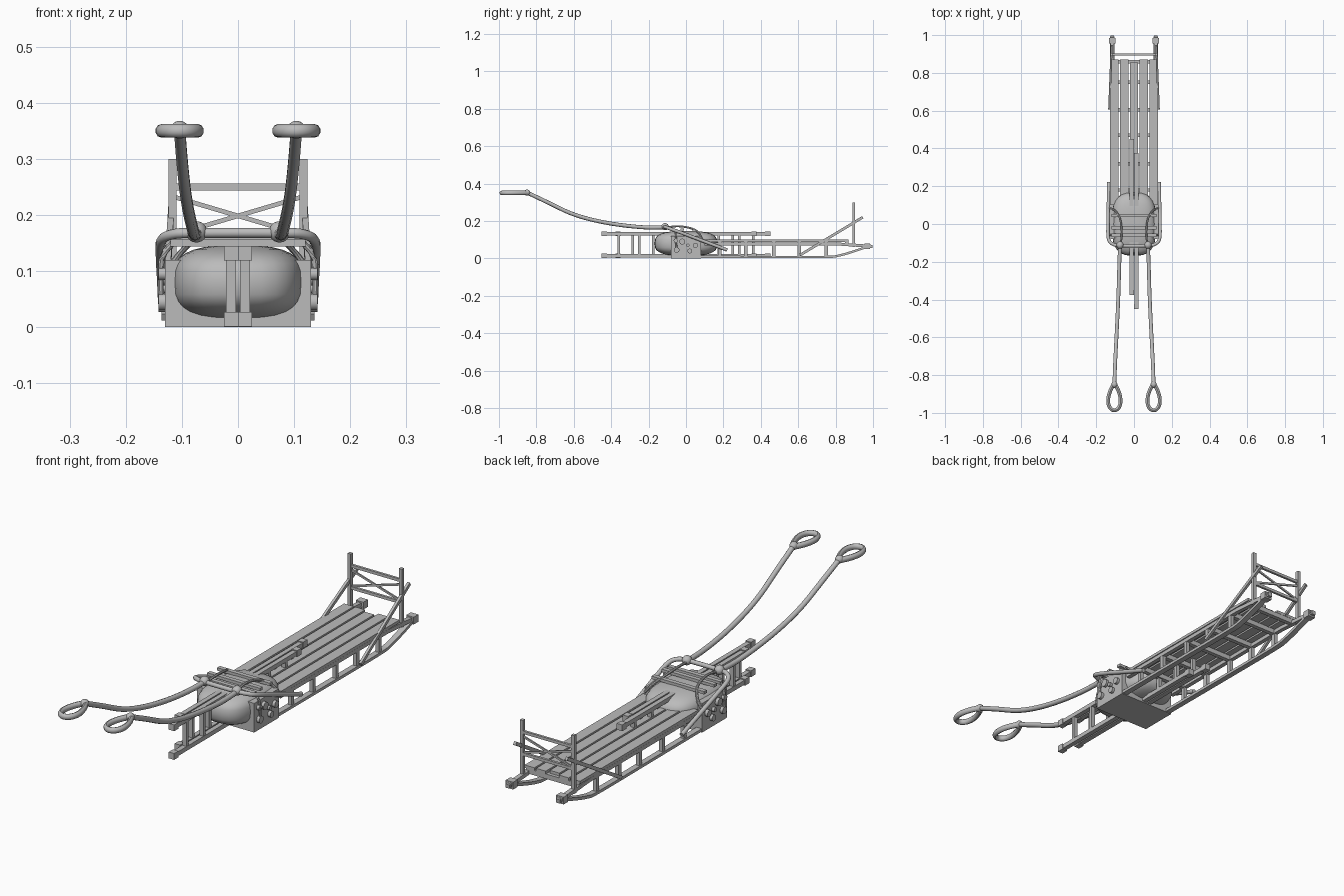
import bpy, bmesh, math
from mathutils import Vector

if "Cube" in bpy.data.objects:
    bpy.data.objects.remove(bpy.data.objects["Cube"])

gray = bpy.data.materials.new("plain gray")
gray.diffuse_color = (0.5, 0.5, 0.5, 1)
gray.use_nodes = True
gray.node_tree.nodes["Principled BSDF"].inputs["Base Color"].default_value = gray.diffuse_color


def finish(name, bm, smooth=False):
    bmesh.ops.recalc_face_normals(bm, faces=bm.faces)
    me = bpy.data.meshes.new(name)
    bm.to_mesh(me)
    bm.free()
    me.materials.append(gray)
    for p in me.polygons:
        p.use_smooth = smooth
    ob = bpy.data.objects.new(name, me)
    bpy.context.collection.objects.link(ob)
    if smooth:
        bpy.ops.object.select_all(action='DESELECT')
        ob.select_set(True)
        bpy.context.view_layer.objects.active = ob
        bpy.ops.object.shade_smooth_by_angle(angle=math.radians(40))
    return ob


def box(name, x0, x1, y0, y1, z0, z1, bevel=0):
    bm = bmesh.new()
    bmesh.ops.create_cube(bm, size=1)
    for v in bm.verts:
        v.co = ((x0 + x1) / 2 + v.co.x * (x1 - x0),
                (y0 + y1) / 2 + v.co.y * (y1 - y0),
                (z0 + z1) / 2 + v.co.z * (z1 - z0))
    if bevel:
        bmesh.ops.bevel(bm, geom=bm.edges[:], offset=bevel, segments=1, affect='EDGES')
    return finish(name, bm)


def sweep(name, pts, w, h, sides=4, closed=False):
    """Sweep a rectangle (sides=4) or an ellipse of size w x h along a path."""
    pts = [Vector(p) for p in pts]
    n = len(pts)
    bm = bmesh.new()
    rings = []
    for i, p in enumerate(pts):
        a = pts[(i - 1) % n] if closed or i else p
        b = pts[(i + 1) % n] if closed or i < n - 1 else p
        t = (b - a).normalized()
        up = Vector((0, 0, 1)) if abs(t.z) < 0.95 else Vector((0, 1, 0))
        s = t.cross(up).normalized()
        u = s.cross(t)
        ring = []
        for k in range(sides):
            ang = 2 * math.pi * (k + 0.5) / sides
            f = math.sqrt(2) if sides == 4 else 1
            ring.append(bm.verts.new(p + s * math.cos(ang) * w / 2 * f + u * math.sin(ang) * h / 2 * f))
        rings.append(ring)
    for i in range(n if closed else n - 1):
        r, q = rings[i], rings[(i + 1) % n]
        for k in range(sides):
            bm.faces.new((r[k], r[(k + 1) % sides], q[(k + 1) % sides], q[k]))
    if not closed:
        bm.faces.new(rings[0])
        bm.faces.new(rings[-1])
    return finish(name, bm, sides > 4)


def smooth_path(pts, steps=5):
    """Catmull-Rom interpolation through the points."""
    p = [Vector(q) for q in pts]
    p = [p[0] * 2 - p[1]] + p + [p[-1] * 2 - p[-2]]
    out = []
    for i in range(1, len(p) - 2):
        for k in range(steps):
            t = k / steps
            a, b, c, d = p[i - 1:i + 3]
            out.append(0.5 * (2 * b + (c - a) * t + (2 * a - 5 * b + 4 * c - d) * t * t
                              + (3 * b - a - 3 * c + d) * t ** 3))
    return out + [p[-2]]


def ball(name, c, rx, ry, rz, power=1.0, seg=20):
    bm = bmesh.new()
    bmesh.ops.create_uvsphere(bm, u_segments=seg, v_segments=seg // 2 + 2, radius=1)
    for v in bm.verts:
        e = [math.copysign(abs(q) ** power, q) for q in v.co]
        v.co = (c[0] + rx * e[0], c[1] + ry * e[1], c[2] + rz * e[2])
    return finish(name, bm, True)


# Deck planks
for i in range(5):
    x = (i - 2) * 0.052
    box("deck_plank", x - 0.022, x + 0.022, 0.1, 0.855 if i == 2 else 0.87, 0.088, 0.1)

# Cross members beneath the deck
posts = (0.18, 0.32, 0.47, 0.605, 0.75)
for y in posts + (0.86,):
    box("deck_crossbar", -0.12, 0.12, y - 0.009, y + 0.009, 0.068, 0.088)

for s in (-1, 1):
    x = s * 0.115
    # Curved runner, side rail and posts
    run = [(x, 0.05, 0.009), (x, 0.4, 0.008), (x, 0.74, 0.008), (x, 0.82, 0.016),
           (x, 0.91, 0.042), (x, 0.99, 0.07)]
    sweep("runner", smooth_path(run, 4), 0.024, 0.012)
    sweep("side_rail", [(x, 0.1, 0.078), (x, 0.8, 0.078), (x, 0.998, 0.064)], 0.018, 0.016)
    box("runner_tip", x - 0.017, x + 0.017, 0.955, 0.985, 0.05, 0.08)
    for y in posts:
        box("runner_post", x - 0.008, x + 0.008, y - 0.009, y + 0.009, 0.012, 0.08)
    # Upright and diagonal brace of the back rack
    box("rack_post", s * 0.117 - 0.007, s * 0.117 + 0.007, 0.89, 0.904, 0.06, 0.3)
    sweep("rack_brace", [(s * 0.131, 0.61, 0.018), (s * 0.118, 0.945, 0.22)], 0.011, 0.014)
    sweep("rack_cross_brace", [(-s * 0.113, 0.898, 0.165), (s * 0.113, 0.898, 0.232)], 0.006, 0.008)
for z in (0.16, 0.25):
    box("rack_bar", -0.118, 0.118, 0.892, 0.902, z - 0.006, z + 0.006)

# Two overlapping ladder frames through the middle
for x, mid in ((0.0125, -0.037), (-0.0125, 0.037)):
    for z in (0.014, 0.132):
        box("ladder_rail", x - 0.01, x + 0.01, mid - 0.412, mid + 0.412, z - 0.009, z + 0.009)
        for e in (-0.4, 0.4):
            box("ladder_end_block", x - 0.0125, x + 0.0125, mid + e - 0.014, mid + e + 0.014,
                z - 0.013, z + 0.013)
    for d in (-0.3225, -0.2125, 0.2125, 0.3225):
        box("ladder_rung", x - 0.009, x + 0.009, mid + d - 0.007, mid + d + 0.007, 0.015, 0.13)

# Box cradle and the rounded bundle resting in it
box("cradle_box", -0.13, 0.13, -0.08, 0.08, 0.0, 0.12)
ball("bundle", (0, 0, 0.08), 0.118, 0.168, 0.066, 0.68, 28)

# Round studs on the cradle sides
for s in (-1, 1):
    for y, z, r in ((-0.05, 0.045, 0.015), (-0.02, 0.09, 0.016), (0.02, 0.04, 0.013),
                    (0.05, 0.07, 0.014), (-0.055, 0.095, 0.011), (0.01, 0.07, 0.009)):
        sweep("cradle_stud", [(s * 0.128, y, z), (s * 0.142, y, z)], 2 * r, 2 * r, 12)

# Yoke: front tube bending back into two side arms
half = [(0.07, -0.115, 0.168), (0.115, -0.105, 0.166), (0.136, -0.075, 0.155),
        (0.138, 0.0, 0.128), (0.136, 0.1, 0.09), (0.134, 0.22, 0.045)]
yoke = [(-x, y, z) for x, y, z in reversed(half)] + half
sweep("yoke_tube", smooth_path(yoke, 4), 0.018, 0.018, 10)

# Lashings and slats over the bundle
for y, z in ((-0.06, 0.15), (-0.02, 0.154), (0.045, 0.15)):
    sweep("top_slat", [(-0.12, y, z), (0.12, y, z)], 0.018, 0.012)
for s in (-1, 1):
    over = [(s * 0.07, -0.11, 0.165), (s * 0.065, -0.04, 0.172), (s * 0.075, 0.03, 0.16),
            (s * 0.1, 0.07, 0.135), (s * 0.128, 0.085, 0.1)]
    sweep("top_lashing", smooth_path(over, 4), 0.011, 0.011, 8)
    side = [(s * 0.115, -0.06, 0.152), (s * 0.136, -0.055, 0.12), (s * 0.137, -0.05, 0.04)]
    sweep("side_lashing", smooth_path(side, 3), 0.011, 0.011, 8)

# Pull ropes with teardrop handles
for s in (-1, 1):
    rope = [(0.074, -0.11, 0.166), (0.078, -0.22, 0.166), (0.082, -0.36, 0.18), (0.088, -0.5, 0.206),
            (0.094, -0.62, 0.243), (0.1, -0.74, 0.3), (0.104, -0.85, 0.352)]
    sweep("pull_rope", smooth_path([(s * x, y, z) for x, y, z in rope], 4), 0.021, 0.021, 10)
    ball("rope_knot", (s * 0.074, -0.112, 0.17), 0.019, 0.02, 0.019)
    ball("handle_knot", (s * 0.104, -0.85, 0.352), 0.016, 0.018, 0.016)
    loop = []
    for k in range(32):
        a = 2 * math.pi * k / 32
        loop.append((s * 0.104 + 0.042 * math.sin(a) * abs(math.sin(a / 2)) ** 0.9,
                     -0.914 + 0.072 * math.cos(a), 0.35))
    sweep("rope_handle", loop, 0.021, 0.024, 10, True)
